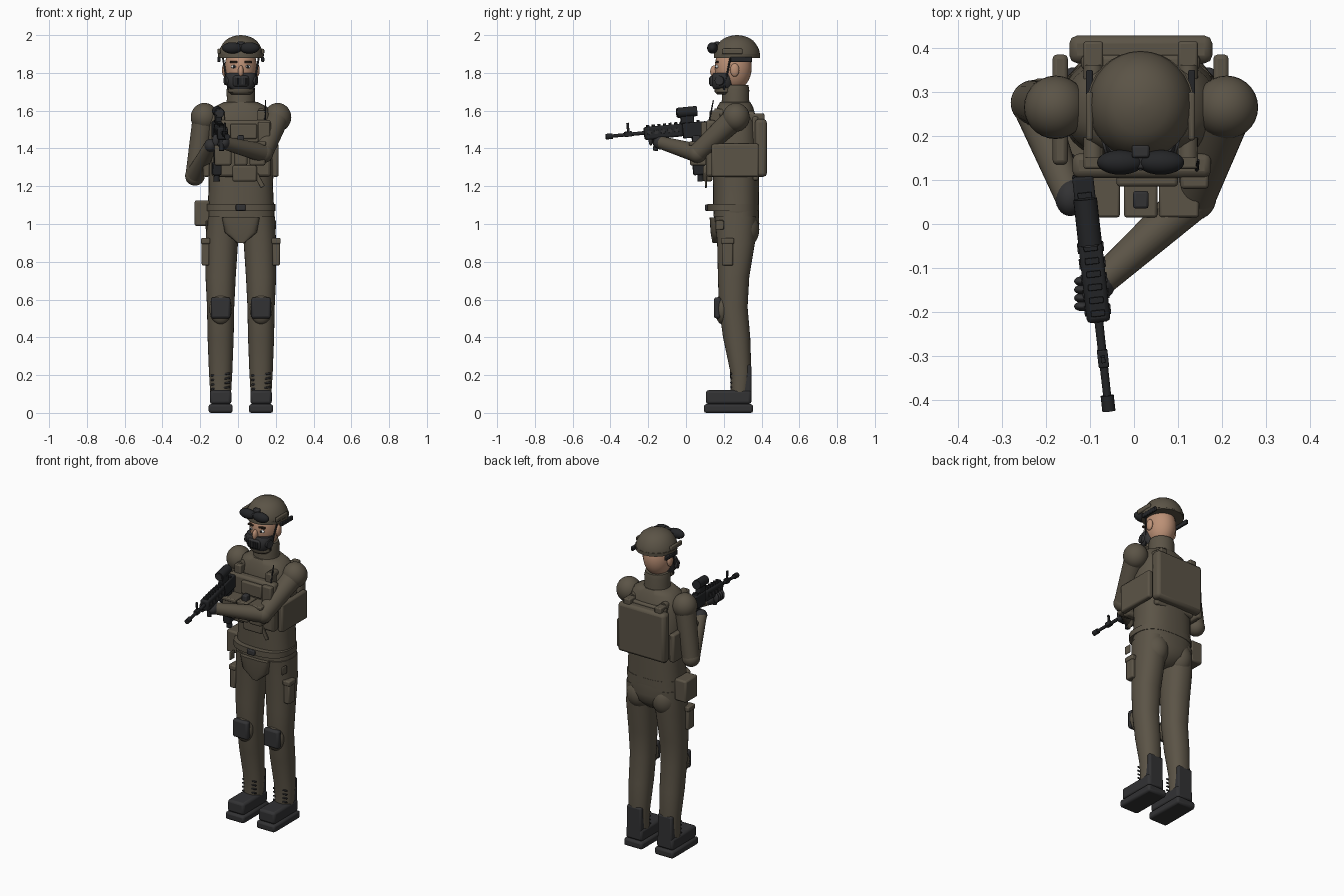
import bpy, bmesh, math
from mathutils import Vector, Matrix

if "Cube" in bpy.data.objects:
    bpy.data.objects.remove(bpy.data.objects["Cube"])

CX = 0.015  # body centre line


def mat(name, rgb):
    m = bpy.data.materials.new(name)
    m.diffuse_color = (*rgb, 1)
    m.use_nodes = True
    m.node_tree.nodes["Principled BSDF"].inputs["Base Color"].default_value = m.diffuse_color
    return m


OLIVE = mat("olive_cloth", (0.105, 0.088, 0.062))
DARK = mat("dark_rubber", (0.032, 0.032, 0.034))
BLACK = mat("black_metal", (0.018, 0.019, 0.021))
SKIN = mat("skin", (0.50, 0.28, 0.18))
WHITE = mat("eye_white", (0.7, 0.7, 0.68))
HAIR = mat("brow_brown", (0.03, 0.018, 0.012))


def finish(name, bm, m, bevel=0, angle=40):
    bmesh.ops.recalc_face_normals(bm, faces=bm.faces)
    me = bpy.data.meshes.new(name)
    bm.to_mesh(me)
    bm.free()
    me.materials.append(m)
    o = bpy.data.objects.new(name, me)
    bpy.context.collection.objects.link(o)
    if bevel:
        b = o.modifiers.new("bevel", "BEVEL")
        b.width, b.segments = bevel, 2
    bpy.ops.object.select_all(action='DESELECT')
    o.select_set(True)
    bpy.context.view_layer.objects.active = o
    bpy.ops.object.shade_smooth_by_angle(angle=math.radians(angle))
    return o


def box(name, x, y, z, m, bevel=0.006, M=None):
    """Box from (min, max) ranges, with an optional transform."""
    bm = bmesh.new()
    bmesh.ops.create_cube(bm, size=1)
    for v in bm.verts:
        v.co = [(r[0] + r[1]) / 2 + c * (r[1] - r[0]) for r, c in zip((x, y, z), v.co)]
    if M:
        bm.transform(M)
    return finish(name, bm, m, bevel)


def ball(name, c, r, m, M=None):
    bm = bmesh.new()
    bmesh.ops.create_uvsphere(bm, u_segments=28, v_segments=16, radius=1)
    bm.transform(Matrix.Translation(c) @ Matrix.Diagonal((*r, 1)))
    if M:
        bm.transform(M)
    return finish(name, bm, m)


def skin_rings(name, rings, m, angle=50):
    bm = bmesh.new()
    rs = [[bm.verts.new(p) for p in ring] for ring in rings]
    n = len(rs[0])
    for a, b in zip(rs, rs[1:]):
        for i in range(n):
            bm.faces.new((a[i], a[(i + 1) % n], b[(i + 1) % n], b[i]))
    bm.faces.new(rs[0])
    bm.faces.new(rs[-1])
    return finish(name, bm, m, 0, angle)


def loft(name, rows, m, power=2.0, n=32):
    """Stacked rounded sections: (x, y, z, half width, half depth)."""
    def pt(r, a):
        c, s = math.cos(a), math.sin(a)
        e = 2 / power
        return (r[0] + r[3] * math.copysign(abs(c) ** e, c),
                r[1] + r[4] * math.copysign(abs(s) ** e, s), r[2])
    return skin_rings(name, [[pt(r, math.tau * i / n) for i in range(n)] for r in rows], m)


def rod(name, p, q, r1, r2, m, M=None, n=20):
    """Tapered round bar between two points."""
    p, q = Vector(p), Vector(q)
    if M:
        p, q = M @ p, M @ q
    R = (q - p).to_track_quat('Z', 'Y')
    circ = [Vector((math.cos(math.tau * i / n), math.sin(math.tau * i / n), 0)) for i in range(n)]
    return skin_rings(name, [[c + R @ (v * r) for v in circ] for c, r in ((p, r1), (q, r2))], m)


# torso, neck and pelvis
loft("torso", [(CX, .265, 1.04, .178, .12), (CX, .265, 1.2, .17, .122), (CX, .265, 1.4, .178, .125),
               (CX, .263, 1.54, .172, .115), (CX, .26, 1.62, .14, .095), (CX, .26, 1.645, .09, .08)], OLIVE, 2.5)
loft("neck", [(CX, .262, 1.6, .085, .08), (CX, .262, 1.66, .074, .072),
              (CX, .262, 1.71, .076, .073), (CX, .262, 1.735, .07, .068)], OLIVE)
loft("pelvis", [(CX, .27, .9, .05, .06), (CX, .27, .95, .13, .11),
                (CX, .27, 1.0, .172, .118), (CX, .265, 1.07, .178, .12)], OLIVE, 2.4)
loft("belt", [(CX, .25, 1.07, .183, .137), (CX, .25, 1.105, .183, .137)], OLIVE, 2.6)
box("belt_buckle", (-.012, .04), (.1, .125), (1.07, 1.103), DARK)
loft("groin_flap", [(CX, .17, .9, .02, .03), (CX, .165, .955, .085, .035), (CX, .16, 1.035, .1, .035)], OLIVE, 4)

# legs, knee pads and boots
for s, side in ((-1, "right"), (1, "left")):
    x = CX + s * .107
    loft(side + "_leg", [(x, .285, .1, .055, .05), (x, .29, .22, .062, .056), (x, .268, .4, .069, .072),
                         (x, .25, .56, .072, .076), (x, .252, .72, .08, .083), (x - s * .006, .265, .9, .086, .1),
                         (x - s * .012, .262, 1.04, .085, .11)], OLIVE, 2.2)
    ball(side + "_buttock", (x - s * .02, .3, .97), (.08, .088, .1), OLIVE)
    ball(side + "_knee_cushion", (x, .19, .55), (.06, .036, .08), OLIVE)
    box(side + "_knee_pad", (x - .052, x + .052), (.148, .185), (.5, .612), DARK, .012)
    box(side + "_sole", (x - .064, x + .064), (.095, .355), (0, .046), DARK, .012)
    box(side + "_boot", (x - .057, x + .057), (.105, .345), (.046, .12), DARK, .014)
    box(side + "_boot_heel", (x - .05, x + .05), (.298, .346), (.05, .255), DARK, .01)
    for i in range(4):
        z = .125 + i * .024
        rod(side + "_lace", (x - .05, .248, z), (x + .05, .238, z + .012), .005, .005, DARK, n=8)
    # thigh pouch with flap
    a, b = sorted((x + s * .06, x + s * .1))
    box(side + "_thigh_pouch", (a, b), (.19, .25), (.78, .91), OLIVE, .008)
    box(side + "_thigh_flap", (a - .004, b + .004), (.185, .255), (.895, .925), OLIVE)
    box(side + "_pocket_welt", sorted((x + s * .069, x + s * .079)), (.155, .2), (.97, 1.02), OLIVE)
box("hip_pouch", (-.23, -.15), (.21, .33), (.99, 1.125), OLIVE, .01)

# vest: front and back panels, cummerbund and straps
box("chest_plate", (-.14, .175), (.105, .16), (1.25, 1.55), OLIVE, .015)
box("back_pack", (-.147, .178), (.365, .428), (1.25, 1.555), OLIVE, .018)
box("back_panel", (-.12, .15), (.35, .384), (1.23, 1.57), OLIVE, .01)
for s in (-1, 1):
    box("side_plate", sorted((CX + s * .165, CX + s * .2)), (.135, .385), (1.25, 1.425), OLIVE, .01)
    a, b = sorted((CX + s * .085, CX + s * .13))
    box("shoulder_strap_rear", (a, b), (.33, .415), (1.54, 1.585), OLIVE)
    box("shoulder_strap_front", (a, b), (.125, .18), (1.5, 1.6), OLIVE)
    rod("shoulder_strap_top", (CX + s * .108, .15, 1.59), (CX + s * .108, .36, 1.575), .022, .022, OLIVE)
for a, b in ((-.125, -.035), (-.02, .05), (.06, .145)):
    box("front_pouch", (a, b), (.02, .11), (1.31, 1.43), OLIVE, .01)
    box("front_pouch_flap", (a - .003, b + .003), (.015, .112), (1.415, 1.437), OLIVE)
box("chest_magazine", (-.002, .033), (.035, .075), (1.42, 1.47), DARK)
box("lower_pouch", (-.03, .1), (.09, .14), (1.225, 1.31), OLIVE, .01)
box("admin_pouch", (-.04, .1), (.085, .12), (1.45, 1.53), OLIVE, .008)
box("radio_pouch", (.105, .17), (.08, .13), (1.43, 1.54), OLIVE, .008)
box("hanging_strap", (.1, .125), (.1, .11), (1.19, 1.27), OLIVE, .003,
    Matrix.Translation((.11, 0, 1.23)) @ Matrix.Rotation(-.5, 4, 'Y') @ Matrix.Translation((-.11, 0, -1.23)))
rod("radio_antenna", (.142, .12, 1.53), (.146, .145, 1.655), .005, .003, BLACK, n=8)

# arms
arms = {"right": ((-.178, .265, 1.565), (-.228, .275, 1.255), (-.145, .06, 1.415)),
        "left": ((.21, .265, 1.565), (.135, .06, 1.375), (-.075, -.13, 1.43))}
for side, (sh, el, ha) in arms.items():
    ball(side + "_shoulder", sh, (.072, .072, .076), OLIVE)
    rod(side + "_upper_arm", sh, el, .062, .05, OLIVE, n=28)
    ball(side + "_elbow", el, (.052,) * 3, OLIVE)
    rod(side + "_forearm", el, ha, .05, .034, OLIVE, n=28)
    ball(side + "_glove", ha, (.034, .042, .036), DARK)
for i in range(4):
    ball("finger", (-.118, -.13 - i * .019, 1.445), (.018, .011, .03), DARK)

# head and face
ball("head", (CX, .25, 1.83), (.085, .098, .125), SKIN)
ball("nose", (CX, .15, 1.808), (.015, .022, .032), SKIN)
for s in (-1, 1):
    ball("ear", (CX + s * .086, .258, 1.815), (.014, .024, .035), SKIN)
    ball("eye", (CX + s * .036, .165, 1.833), (.016, .01, .009), WHITE)
    ball("pupil", (CX + s * .036, .157, 1.833), (.007, .004, .008), BLACK)
    box("brow", sorted((CX + s * .018, CX + s * .058)), (.156, .172), (1.852, 1.862), HAIR, .002)
loft("face_mask", [(CX, .2, 1.715, .058, .055), (CX, .195, 1.735, .075, .06),
                   (CX, .197, 1.78, .083, .062), (CX, .2, 1.8, .078, .055)], DARK, 2.6)
box("mask_muzzle", (CX - .042, CX + .042), (.125, .18), (1.728, 1.785), DARK, .012)
for i in range(-2, 3):
    box("mask_vent", (CX + i * .015 - .004, CX + i * .015 + .004), (.121, .128), (1.738, 1.775), BLACK, .001)
for s in (-1, 1):
    rod("mask_filter", (CX + s * .05, .185, 1.76), (CX + s * .085, .175, 1.76), .03, .024, DARK)
loft("chin_cup", [(CX, .205, 1.685, .05, .04), (CX, .203, 1.7, .067, .053), (CX, .203, 1.72, .065, .052)], OLIVE)

# helmet, rails and goggles
dome = [(1.878, 1.0), (1.9, 1.0), (1.925, .95), (1.95, .84), (1.97, .71), (1.985, .53), (1.996, .28), (2.0, .04)]
loft("helmet", [(CX, .27, z, .118 * k, .122 * k) for z, k in dome], OLIVE)
loft("helmet_rim", [(CX, .272, 1.885, .121, .12), (CX, .272, 1.9, .122, .121)], OLIVE)
for s in (-1, 1):
    a, b = sorted((CX + s * .108, CX + s * .124))
    box("headset_rail", (a, b), (.235, .35), (1.858, 1.884), BLACK, .004)
    box("rail_mount", (a, b), (.19, .3), (1.9, 1.928), OLIVE, .006)
    rod("chin_strap", (CX + s * .095, .235, 1.88), (CX + s * .066, .2, 1.71), .005, .005, BLACK, n=8)
    ball("goggle_lens", (CX + s * .046, .14, 1.932), (.053, .028, .03), BLACK)
box("goggle_bridge", (CX - .02, CX + .02), (.125, .16), (1.925, 1.948), DARK)
box("goggle_mount", (CX - .02, CX + .02), (.15, .18), (1.93, 1.965), DARK)

# rifle, built along its own axis (muzzle towards local -y)
rear = Vector((-.117, .11, 1.515))
aim = Vector((-.057, -.425, 1.462)) - rear
G = Matrix.Translation(rear) @ aim.to_track_quat('-Y', 'Z').to_matrix().to_4x4()
# keep the weapon upright whatever sideways axis was picked
side_axis = Vector((0, 0, 1)).cross(-aim).normalized() * -1
fwd = -aim.normalized()
up = (-side_axis).cross(fwd)
if up.z < 0:
    side_axis, up = side_axis, -up
right = fwd.cross(up)
G = Matrix.Translation(rear) @ Matrix((right, fwd, up)).transposed().to_4x4()
box("rifle_receiver", (-.024, .024), (-.13, 0), (-.05, .03), BLACK, .006, G)
box("rifle_stock", (-.016, .016), (-.01, .03), (-.035, .015), BLACK, .005, G)
box("rifle_handguard", (-.027, .027), (-.335, -.13), (-.038, .03), BLACK, .01, G)
for i in range(10):
    y = -.32 + i * .03
    box("rail_tooth", (-.016, .016), (y, y + .014), (.028, .04), BLACK, .002, G)
for s in (-1, 1):
    for i in range(5):
        y = -.32 + i * .036
        box("guard_slot", sorted((s * .025, s * .03)), (y, y + .022), (-.012, .008), DARK, .001, G)
rod("rifle_barrel", (0, -.33, 0), (0, -.52, 0), .01, .009, BLACK, G)
rod("muzzle_brake", (0, -.505, 0), (0, -.541, 0), .015, .015, BLACK, G)
box("front_sight", (-.005, .005), (-.425, -.412), (0, .062), BLACK, .002, G)
box("gas_block", (-.012, .012), (-.44, -.4), (-.012, .016), BLACK, .003, G)
box("sight_base", (-.016, .016), (-.135, -.065), (.03, .075), BLACK, .004, G)
rod("sight_tube", (0, -.15, .088), (0, -.045, .088), .027, .027, BLACK, G)
rod("sight_lens", (0, -.154, .088), (0, -.149, .088), .02, .02, DARK, G)
box("rifle_magazine", (-.016, .016), (-.085, -.035), (-.19, -.04), BLACK, .005, G)
box("magazine_base", (-.023, .023), (-.095, -.03), (-.25, -.185), BLACK, .008, G)
rod("magazine_tip", (0, -.06, -.25), (0, -.06, -.285), .014, .018, BLACK, G)
box("pistol_grip", (-.015, .015), (-.02, .015), (-.13, -.03), BLACK, .006, G)
rod("fore_grip", (0, -.27, -.03), (0, -.285, -.1), .016, .013, BLACK, G)
